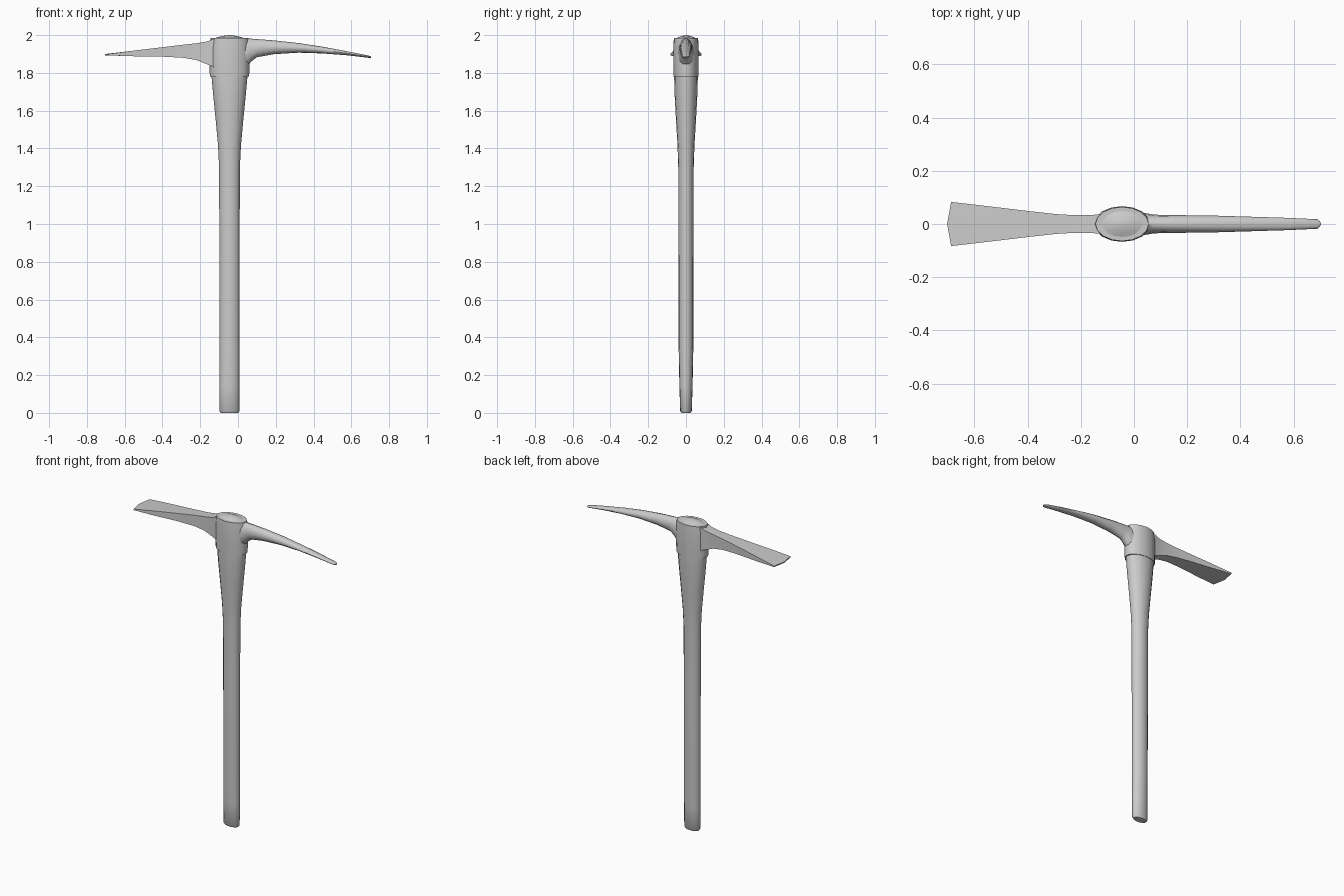
import bpy, bmesh, math

CX = -0.045  # handle axis


def loft(name, rings, angle=35):
    """Skin a list of equal-length point rings and cap both ends."""
    bm = bmesh.new()
    rows = [[bm.verts.new(p) for p in ring] for ring in rings]
    n = len(rows[0])
    for a, b in zip(rows, rows[1:]):
        for i in range(n):
            j = (i + 1) % n
            bm.faces.new((a[i], a[j], b[j], b[i]))
    bm.faces.new(rows[0])
    bm.faces.new(rows[-1])
    bmesh.ops.recalc_face_normals(bm, faces=bm.faces)
    me = bpy.data.meshes.new(name)
    bm.to_mesh(me)
    bm.free()
    ob = bpy.data.objects.new(name, me)
    bpy.context.collection.objects.link(ob)
    bpy.ops.object.select_all(action='DESELECT')
    bpy.context.view_layer.objects.active = ob
    ob.select_set(True)
    bpy.ops.object.shade_smooth_by_angle(angle=math.radians(angle))
    return ob


def oval(z, rx, ry, n=16):
    return [(CX + rx * math.cos(math.tau * i / n), ry * math.sin(math.tau * i / n), z)
            for i in range(n)]


def pick_ring(x, top, bottom, w):
    """Rounded cross-section of the pick arm."""
    mid, h = (top + bottom) / 2, (top - bottom) / 2
    return [(x, w * math.cos(math.tau * i / 12), mid + h * math.sin(math.tau * i / 12))
            for i in range(12)]


def blade_ring(x, top, bottom, w, bow=0.0):
    """Flat cross-section of the adze arm, its middle optionally bowed outward."""
    return [(x, -w, top), (x - bow, 0, top), (x, w, top),
            (x, w, bottom), (x - bow, 0, bottom), (x, -w, bottom)]


# Handle: oval shaft flaring into the eye
loft("handle", [oval(*s) for s in [
    (0, 0.046, 0.024), (0.01, 0.053, 0.031), (0.15, 0.053, 0.035), (0.35, 0.053, 0.039),
    (1.0, 0.054, 0.040), (1.3, 0.055, 0.041), (1.42, 0.061, 0.045), (1.55, 0.073, 0.053),
    (1.68, 0.086, 0.060), (1.79, 0.096, 0.063), (1.9, 0.097, 0.060), (1.982, 0.085, 0.055),
    (1.994, 0.045, 0.03), (2.0, 0.008, 0.006)]])

# Eye: metal collar around the handle top
loft("head_eye", [oval(*s) for s in [
    (1.78, 0.09, 0.055), (1.78, 0.104, 0.066), (1.84, 0.106, 0.067),
    (1.94, 0.106, 0.067), (1.985, 0.1, 0.064), (1.985, 0.08, 0.05)]])

# Pick arm: curved, tapering to a blunt point
loft("pick_arm", [pick_ring(*s) for s in [
    (-0.02, 1.984, 1.81, 0.045), (0.05, 1.983, 1.832, 0.040), (0.07, 1.981, 1.86, 0.036),
    (0.10, 1.979, 1.883, 0.034), (0.19, 1.972, 1.899, 0.033), (0.32, 1.958, 1.907, 0.031),
    (0.45, 1.938, 1.903, 0.027), (0.58, 1.914, 1.893, 0.023), (0.69, 1.892, 1.880, 0.018),
    (0.703, 1.888, 1.880, 0.004)]], 50)

# Adze arm: narrow neck widening into a flat cutting edge
loft("adze_arm", [blade_ring(*s) for s in [
    (-0.07, 1.984, 1.80, 0.042), (-0.13, 1.980, 1.832, 0.037), (-0.165, 1.966, 1.846, 0.033),
    (-0.22, 1.957, 1.868, 0.033), (-0.29, 1.949, 1.880, 0.037), (-0.40, 1.936, 1.886, 0.049),
    (-0.55, 1.918, 1.888, 0.067), (-0.688, 1.900, 1.893, 0.083, 0.015)]], 30)
